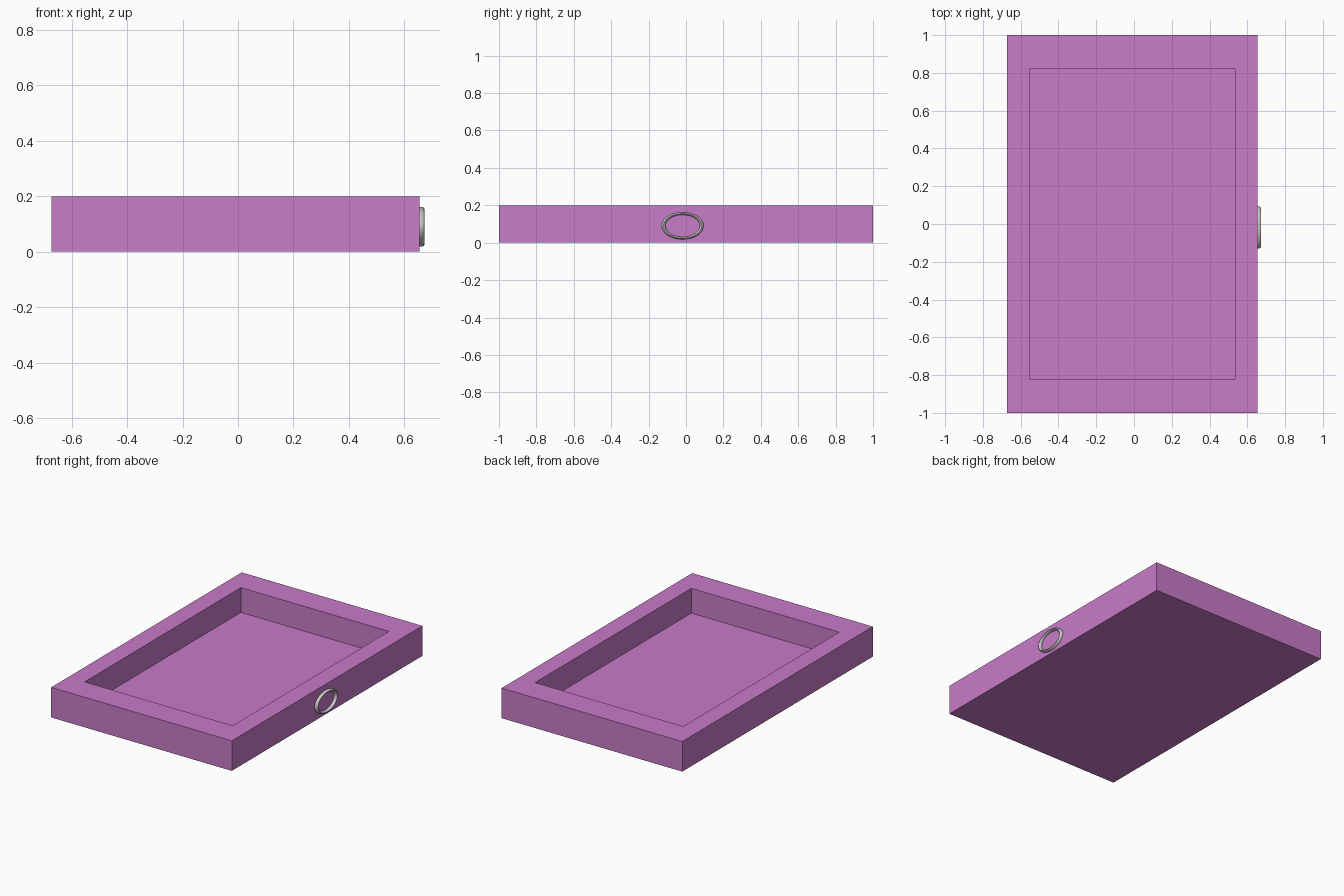
import bpy, bmesh, math
from mathutils import Matrix

if "Cube" in bpy.data.objects:
    bpy.data.objects.remove(bpy.data.objects["Cube"])

# Tray: a box whose top is inset and pushed down to form the recess
X0, X1, LENGTH, HEIGHT = -0.673, 0.655, 2.0, 0.2
RIM_X, RIM_Y, FLOOR_Z = 0.12, 0.18, 0.035

bm = bmesh.new()
bmesh.ops.create_cube(bm, size=1, matrix=Matrix.Translation(((X0 + X1) / 2, 0, HEIGHT / 2))
                      @ Matrix.Diagonal((X1 - X0, LENGTH, HEIGHT, 1)))
top = max(bm.faces, key=lambda f: f.calc_center_median().z)
bmesh.ops.inset_individual(bm, faces=[top], thickness=0.1)
cx = (X0 + X1) / 2
for v in top.verts:
    v.co.x = cx + math.copysign((X1 - X0) / 2 - RIM_X, v.co.x - cx)
    v.co.y = math.copysign(LENGTH / 2 - RIM_Y, v.co.y)
floor = bmesh.ops.extrude_discrete_faces(bm, faces=[top])["faces"][0]
for v in floor.verts:
    v.co.z = FLOOR_Z
bmesh.ops.recalc_face_normals(bm, faces=bm.faces)
mesh = bpy.data.meshes.new("tray")
bm.to_mesh(mesh)
bm.free()
tray = bpy.data.objects.new("tray", mesh)
bpy.context.collection.objects.link(tray)

mat = bpy.data.materials.new("tray_purple")
mat.diffuse_color = (0.58, 0.2, 0.58, 1)
mat.use_nodes = True
mat.node_tree.nodes["Principled BSDF"].inputs["Base Color"].default_value = mat.diffuse_color
mesh.materials.append(mat)

# Oval ring handle half sunk into the right side
bpy.ops.mesh.primitive_torus_add(major_radius=1, minor_radius=0.1,
                                 major_segments=48, minor_segments=12,
                                 location=(X1, -0.018, 0.09),
                                 rotation=(0, math.pi / 2, 0))
ring = bpy.context.object
ring.name = "ring_handle"
ring.scale = (0.072 / 1.1, 0.112 / 1.1, 0.18)
bpy.ops.object.transform_apply(location=False, rotation=True, scale=True)
bpy.ops.object.shade_smooth_by_angle(angle=math.radians(40))
